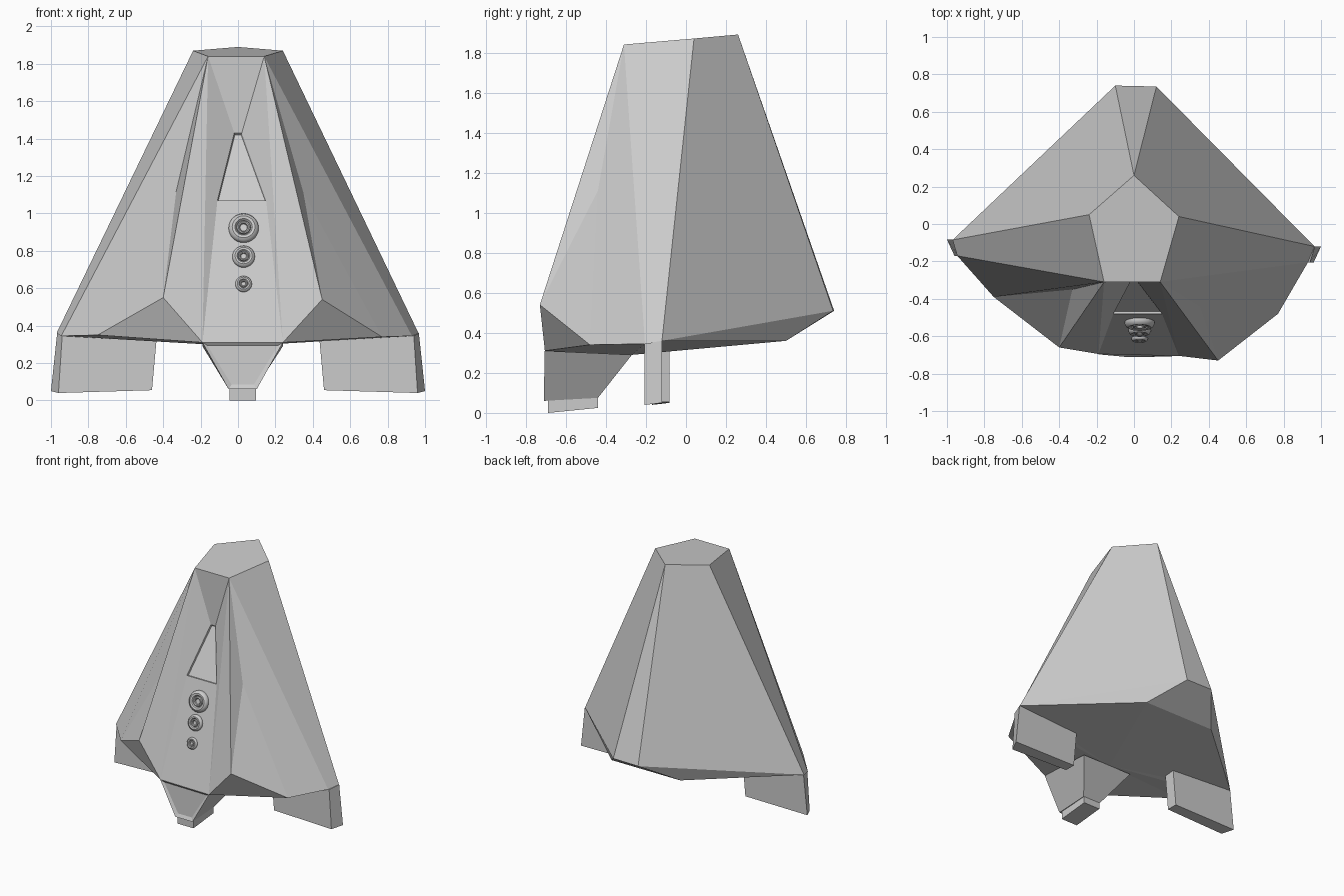
import bpy, bmesh, math
from mathutils import Vector, Matrix

if "Cube" in bpy.data.objects:
    bpy.data.objects.remove(bpy.data.objects["Cube"])


def make_object(name, bm):
    bmesh.ops.recalc_face_normals(bm, faces=bm.faces)
    mesh = bpy.data.meshes.new(name)
    bm.to_mesh(mesh)
    bm.free()
    ob = bpy.data.objects.new(name, mesh)
    bpy.context.collection.objects.link(ob)
    return ob


def build(name, points, faces, inset_face=None, thickness=0.01, depth=-0.01):
    """Solid from named points and faces; one face may be inset as a panel."""
    bm = bmesh.new()
    v = {k: bm.verts.new(p) for k, p in points.items()}
    made = {f: bm.faces.new([v[k] for k in f.split()]) for f in faces}
    bmesh.ops.recalc_face_normals(bm, faces=bm.faces)
    if inset_face:
        bmesh.ops.inset_individual(bm, faces=[made[inset_face]],
                                   thickness=thickness, depth=depth)
    return make_object(name, bm)


def block(name, front, back, **kw):
    """Six-sided solid between two four-cornered outlines."""
    pts = {f"f{i}": p for i, p in enumerate(front)}
    pts.update({f"b{i}": p for i, p in enumerate(back)})
    faces = ["f0 f1 f2 f3", "b0 b1 b2 b3"]
    faces += [f"f{i} f{(i+1)%4} b{(i+1)%4} b{i}" for i in range(4)]
    return build(name, pts, faces, **kw)


# Faceted hull: t = tilted top, s = side corner, w = front wing, r = recessed front
hull = {
    "tb": (0, .26, 1.89), "tsL": (-.24, .05, 1.87), "tsR": (.24, .04, 1.87),
    "tfL": (-.16, -.31, 1.84), "tfR": (.14, -.31, 1.84),
    "bkL": (-.10, .74, .51), "bkR": (.12, .735, .51),
    "ubL": (-.30, .50, .36), "ubR": (.30, .50, .36),
    "sbL": (-.97, -.085, .36), "sbR": (.965, -.12, .36),
    "sfL": (-.945, -.17, .345), "sfR": (.93, -.205, .345),
    "wsL": (-.75, -.39, .35), "wsR": (.77, -.48, .34),
    "wcL": (-.40, -.66, .55), "wcR": (.45, -.73, .54),
    "wpL": (-.33, -.35, 1.12), "wpR": (.35, -.44, 1.11),
    "fbL": (-.19, -.695, .31), "fbR": (.24, -.705, .31),
    "rtL": (-.02, -.31, 1.43), "rtR": (.02, -.31, 1.43),
    "rmL": (-.11, -.48, 1.07), "rmR": (.15, -.48, 1.07),
    "under": (0, -.27, .29),
}
side = ["tb ts sb bk", "ts tf sf sb", "tf sf ws wp", "wp ws wc", "tf wp wc",
        "tf wc fb", "wc ws fb", "tf rt rm fb", "bk ub sb",
        "under ub sb", "under sb sf", "under sf ws", "under ws fb"]
centre = ["tb tsL tfL tfR tsR", "tb bkL bkR", "bkL bkR ubR ubL", "under ubL ubR",
          "under fbL fbR", "tfL tfR rtR rtL", "rtL rtR rmR rmL", "rmL rmR fbR fbL"]
faces = centre + [" ".join(k if k in hull else k + s for k in f.split())
                  for s in "LR" for f in side]
build("hull", hull, faces, inset_face="rtL rtR rmR rmL", thickness=.006, depth=-.012)

# Side fins used as rear legs
for name, sx, yf, yb in (("left_fin", -1, -.17, -.083), ("right_fin", 1, -.207, -.12)):
    front = [(sx*.94, yf, .345), (sx*.96, yf, .04), (sx*.46, yf, .055), (sx*.435, yf, .33)]
    back = [(sx*.967, yb, .36), (sx*1.0, yb, .05), (sx*.46, yb, .055), (sx*.435, yb, .33)]
    block(name, front, back)

# Tapered front leg with a recessed panel, and its foot
block("front_leg",
      [(-.19, -.697, .31), (.24, -.706, .31), (.10, -.71, .06), (-.05, -.71, .06)],
      [(-.19, -.27, .29), (.24, -.27, .29), (.10, -.44, .075), (-.05, -.44, .075)],
      inset_face="f0 f1 f2 f3", thickness=.03, depth=-.012)
block("front_foot",
      [(-.045, -.69, .07), (.095, -.69, .07), (.095, -.69, 0), (-.045, -.69, 0)],
      [(-.045, -.44, .08), (.095, -.44, .08), (.095, -.44, .025), (-.045, -.44, .025)])

# Round buttons turned on a lathe, facing along the sloped panel's normal
profile = [(1, -.1), (1, .12), (.92, .3), (.76, .4), (.58, .36), (.48, .22),
           (.44, .36), (.36, .4), (.28, .34), (.24, .2), (0, .2)]
normal = Vector((0, -.96, .278)).normalized()
for name, z, r in (("large_button", .92, .08), ("medium_button", .768, .06),
                   ("small_button", .622, .044)):
    bm = bmesh.new()
    vs = [bm.verts.new((a*r, 0, h*r)) for a, h in profile]
    es = [bm.edges.new(p) for p in zip(vs, vs[1:])]
    bmesh.ops.spin(bm, geom=vs + es, axis=(0, 0, 1), cent=(0, 0, 0),
                   angle=math.tau, steps=32)
    bmesh.ops.remove_doubles(bm, verts=bm.verts, dist=1e-5)
    y = -.48 - (1.07 - z) * .22 / .76
    spot = Matrix.Translation((.03, y, z)) @ normal.to_track_quat('Z', 'Y').to_matrix().to_4x4()
    bmesh.ops.transform(bm, matrix=spot, verts=bm.verts)
    ob = make_object(name, bm)
    bpy.ops.object.select_all(action='DESELECT')
    ob.select_set(True)
    bpy.context.view_layer.objects.active = ob
    bpy.ops.object.shade_smooth_by_angle(angle=math.radians(35))
